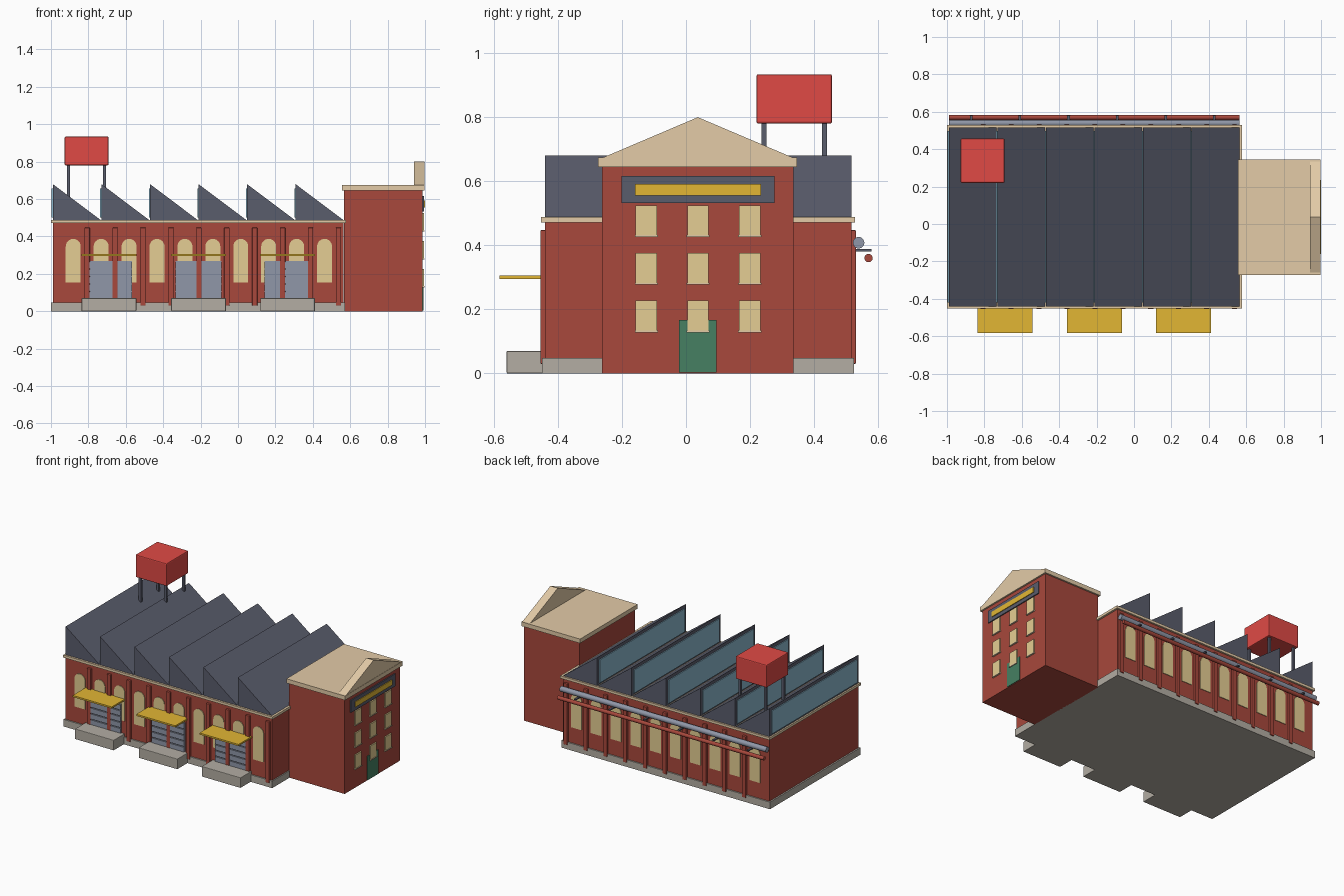
import bpy, bmesh, math
from mathutils import Vector

if "Cube" in bpy.data.objects:
    bpy.data.objects.remove(bpy.data.objects["Cube"])


def material(name, r, g, b):
    m = bpy.data.materials.new(name)
    lin = [((c / 255 + 0.055) / 1.055) ** 2.4 for c in (r, g, b)]
    m.diffuse_color = (*lin, 1)
    m.use_nodes = True
    m.node_tree.nodes["Principled BSDF"].inputs["Base Color"].default_value = m.diffuse_color
    return m


BRICK = material("brick", 168, 72, 60)
ROOF = material("dark_slate", 90, 93, 108)
TRIM = material("sandstone", 227, 203, 167)
PANE = material("warm_window", 229, 206, 147)
STONE = material("grey_stone", 179, 173, 163)
STEEL = material("steel", 144, 151, 168)
YELLOW = material("yellow", 226, 182, 52)
GREEN = material("green", 70, 128, 98)
RED = material("tank_red", 224, 74, 69)
GLASS = material("roof_glass", 140, 185, 206)


def finish(bm, name, mat):
    bmesh.ops.recalc_face_normals(bm, faces=bm.faces)
    me = bpy.data.meshes.new(name)
    bm.to_mesh(me)
    bm.free()
    me.materials.append(mat)
    ob = bpy.data.objects.new(name, me)
    bpy.context.collection.objects.link(ob)
    return ob


def box(name, x, y, z, mat, bevel=0.0):
    """Box from (min, max) pairs."""
    bm = bmesh.new()
    bmesh.ops.create_cube(bm, size=1)
    for v in bm.verts:
        v.co = [lo + (c + 0.5) * (hi - lo) for c, (lo, hi) in zip(v.co, (x, y, z))]
    if bevel:
        bmesh.ops.bevel(bm, geom=bm.edges[:], offset=bevel, segments=2, affect='EDGES', profile=0.5)
    return finish(bm, name, mat)


def prism(name, pts, direction, mat):
    """Extrude a flat outline of 3D points along a vector."""
    bm = bmesh.new()
    f = bm.faces.new([bm.verts.new(p) for p in pts])
    r = bmesh.ops.extrude_face_region(bm, geom=[f])
    bmesh.ops.translate(bm, vec=Vector(direction),
                        verts=[g for g in r["geom"] if isinstance(g, bmesh.types.BMVert)])
    return finish(bm, name, mat)


def pipe(name, y, z, radius, x0, x1, mat):
    n = 20
    ring = [(x0, y + radius * math.cos(2 * math.pi * i / n), z + radius * math.sin(2 * math.pi * i / n))
            for i in range(n)]
    ob = prism(name, ring, (x1 - x0, 0, 0), mat)
    for p in ob.data.polygons:
        p.use_smooth = abs(p.normal.x) < 0.5


# Hall body, plinth and cornice
FRONT, BACK = -0.44, 0.516
box("hall_walls", (-0.99, 0.565), (FRONT, BACK), (0.01, 0.475), BRICK)
box("hall_plinth", (-1.0, 0.572), (-0.449, 0.525), (0, 0.048), STONE)
box("hall_cornice", (-1.0, 0.578), (-0.453, 0.528), (0.471, 0.488), TRIM)

# Sawtooth roof with glazing on the upright faces
PITCH = 0.2595
for i in range(6):
    x = -0.99 + i * PITCH
    prism("roof_tooth", [(x, FRONT, 0.485), (x + PITCH, FRONT, 0.485), (x, FRONT, 0.68)],
          (0, BACK - FRONT, 0), ROOF)
    box("roof_glazing", (x - 0.006, x + 0.002), (-0.42, 0.496), (0.5, 0.657), GLASS)

# Arched windows and pilasters along both long walls
for i in range(10):
    x = -0.881 + i * 0.1493
    arch = [(x - 0.04, 0.155), (x + 0.04, 0.155)]
    arch += [(x + 0.04 * math.cos(a * math.pi / 12), 0.347 + 0.04 * math.sin(a * math.pi / 12))
             for a in range(13)]
    for side, y, s in (("front", FRONT, -1), ("back", BACK, 1)):
        prism(side + "_arched_window", [(px, y - s * 0.002, pz) for px, pz in arch], (0, s * 0.006, 0), PANE)
        px = x + 0.0747
        box(side + "_pilaster", (px - 0.014, px + 0.014), sorted((y - s * 0.005, y + s * 0.015)),
            (0.03, 0.447), BRICK, 0.003)

# Loading bays: dock, slatted shutter and awning
for x in (-0.69, -0.211, 0.265):
    box("loading_dock", (x - 0.146, x + 0.146), (-0.56, -0.44), (0, 0.07), STONE, 0.003)
    box("shutter", (x - 0.122, x + 0.122), (-0.446, -0.435), (0.065, 0.268), STEEL)
    for k in range(5):
        z = 0.068 + k * 0.04
        box("shutter_slat", (x - 0.122, x + 0.122), (-0.453, -0.445), (z, z + 0.034), STEEL)
    box("awning", (x - 0.147, x + 0.147), (-0.583, -0.435), (0.295, 0.306), YELLOW)

# Pipes and brackets on the back wall
pipe("large_pipe", 0.539, 0.408, 0.018, -0.99, 0.563, STEEL)
pipe("small_pipe", 0.57, 0.36, 0.013, -0.99, 0.563, BRICK)
for i in range(6):
    x = -0.87 + i * 0.26
    box("pipe_bracket", (x - 0.007, x + 0.007), (0.51, 0.579), (0.381, 0.389), ROOF)

# Water tank on legs
for x in (-0.905, -0.713):
    for y in (0.243, 0.433):
        box("tank_leg", (x - 0.008, x + 0.008), (y - 0.008, y + 0.008), (0.49, 0.79), ROOF)
box("water_tank", (-0.927, -0.692), (0.22, 0.456), (0.78, 0.934), RED, 0.006)

# Office block with cornice and pediment
MID = 0.037
box("office_walls", (0.567, 0.987), (-0.262, 0.335), (0, 0.65), BRICK)
box("office_cornice", (0.556, 0.998), (-0.274, 0.346), (0.645, 0.674), TRIM)
prism("pediment", [(0.94, -0.264, 0.672), (0.94, 0.338, 0.672), (0.94, MID, 0.8)], (0.056, 0, 0), TRIM)

# Office door, windows with sills, and blank sign board
box("office_door", (0.984, 0.992), (MID - 0.059, MID + 0.059), (0.003, 0.166), GREEN)
for y in (MID - 0.161, MID, MID + 0.162):
    for z in (0.131, 0.28, 0.429):
        box("office_window", (0.986, 0.9955), (y - 0.033, y + 0.033), (z, z + 0.096), PANE)
        box("office_sill", (0.986, 0.998), (y - 0.036, y + 0.036), (z - 0.003, z + 0.003), TRIM)
box("sign_board", (0.984, 0.994), (-0.202, 0.276), (0.532, 0.616), ROOF)
box("sign_panel", (0.99, 0.999), (-0.16, 0.234), (0.556, 0.591), YELLOW)
